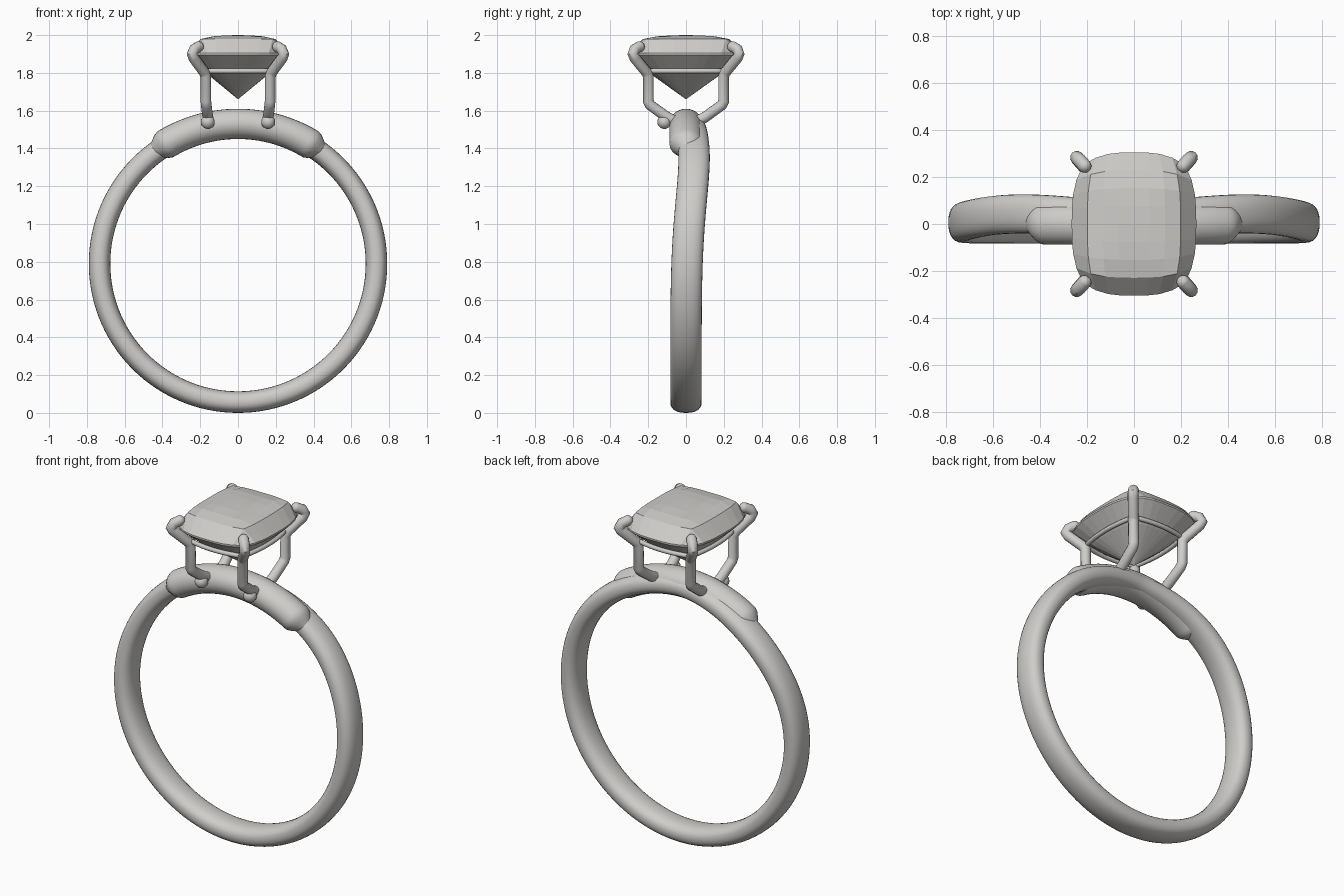
import bpy, bmesh
from math import sin, cos, pi, radians, exp, copysign

cube = bpy.data.objects.get("Cube")
if cube:
    bpy.data.objects.remove(cube, do_unlink=True)


def material(name, rgb):
    m = bpy.data.materials.new(name)
    m.use_nodes = True
    m.diffuse_color = (*rgb, 1)
    m.node_tree.nodes["Principled BSDF"].inputs["Base Color"].default_value = (*rgb, 1)
    return m


SILVER = material("silver grey", (0.62, 0.61, 0.59))


def finish(name, bm, smooth=True):
    bmesh.ops.recalc_face_normals(bm, faces=bm.faces)
    me = bpy.data.meshes.new(name)
    bm.to_mesh(me)
    bm.free()
    ob = bpy.data.objects.new(name, me)
    bpy.context.collection.objects.link(ob)
    me.materials.append(SILVER)
    for p in me.polygons:
        p.use_smooth = smooth
    return ob


def spow(v, e):
    return copysign(abs(v) ** e, v)


def sweep(name, angles, section, closed, sides=28):
    """Sweep a rounded section round the finger hole; angle 0 is the top."""
    bm = bmesh.new()
    rings = []
    for a in angles:
        radius, dy, rr, ry, e = section(a)
        ring = []
        for i in range(sides):
            t = 2 * pi * i / sides
            r = radius + rr * spow(cos(t), e)
            ring.append(bm.verts.new((r * sin(a), dy + ry * spow(sin(t), e), 0.79 + r * cos(a))))
        rings.append(ring)
    pairs = list(zip(rings, rings[1:]))
    if closed:
        pairs.append((rings[-1], rings[0]))
    else:
        bm.faces.new(rings[0])
        bm.faces.new(rings[-1])
    for p, q in pairs:
        for i in range(sides):
            j = (i + 1) % sides
            bm.faces.new((p[i], p[j], q[j], q[i]))
    return finish(name, bm)


# Band, drifting to the back near its shoulders
def band_section(a):
    dy = 0.043 * exp(-((abs(a) - radians(40)) / radians(35)) ** 2)
    return 0.733, dy, 0.057, 0.083, 0.85


sweep("band", [radians(3 * i - 180) for i in range(120)], band_section, True)


# Thicker bridge over the top with tapered ends
def bridge_section(a):
    t = min(max((abs(a) - radians(31)) / radians(8), 0), 1)
    k = 1 - 0.65 * t * t * (3 - 2 * t)
    return 0.74, 0.01 * t, 0.08 * k, 0.088 * k, 1


sweep("bridge", [radians(1.5 * i - 39) for i in range(53)], bridge_section, False)


# Wire parts
def tube(name, points, radius, cyclic=False):
    cu = bpy.data.curves.new(name, "CURVE")
    cu.dimensions = "3D"
    cu.bevel_depth = radius
    cu.bevel_resolution = 4
    cu.use_fill_caps = True
    sp = cu.splines.new("POLY")
    sp.points.add(len(points) - 1)
    for p, co in zip(sp.points, points):
        p.co = (*co, 1)
    sp.use_cyclic_u = cyclic
    cu.materials.append(SILVER)
    ob = bpy.data.objects.new(name, cu)
    bpy.context.collection.objects.link(ob)
    bpy.ops.object.select_all(action="DESELECT")
    ob.select_set(True)
    bpy.context.view_layer.objects.active = ob
    bpy.ops.object.convert(target="MESH")
    bpy.ops.object.shade_smooth_by_angle(angle=radians(50))


def ball(name, centre, radius):
    bm = bmesh.new()
    bmesh.ops.create_uvsphere(bm, u_segments=16, v_segments=10, radius=radius)
    bmesh.ops.translate(bm, verts=bm.verts, vec=centre)
    finish(name, bm)


# Four claws, mirrored on both axes
CLAW = [(0.21, 0.247, 1.938), (0.232, 0.272, 1.925), (0.243, 0.282, 1.9), (0.235, 0.272, 1.88),
        (0.18, 0.21, 1.805), (0.172, 0.2, 1.785), (0.17, 0.2, 1.65), (0.168, 0.19, 1.63),
        (0.16, 0.1, 1.565), (0.155, 0.05, 1.54)]
for sx, side in ((1, "left"), (-1, "right")):
    for sy, end in ((1, "back"), (-1, "front")):
        path = [(sx * x, sy * y, z) for x, y, z in CLAW]
        tube(f"claw_{end}_{side}", path, 0.029)
        ball(f"claw_tip_{end}_{side}", path[0], 0.029)
    ball(f"claw_foot_{side}", (sx * 0.16, -0.115, 1.54), 0.037)

# Bowed rail joining the claws
rail = []
steps = [i / 4 - 1 for i in range(8)]
for s in (1, -1):
    rail += [(s * 0.172 * t, -s * (0.2 + 0.025 * (1 - t * t)), 1.81) for t in steps]
    rail += [(s * (0.172 + 0.025 * (1 - t * t)), s * 0.2 * t, 1.81) for t in steps]
tube("rail", rail, 0.013, True)

# Cushion cut stone: domed faceted crown over a pointed pavilion
bm = bmesh.new()
bmesh.ops.create_grid(bm, x_segments=8, y_segments=8, size=1)
for v in bm.verts:
    x, y, _ = v.co
    m = max(abs(x), abs(y))
    v.co = (0.265 * x * (1 - 0.18 * abs(y) ** 3), 0.305 * y * (1 - 0.18 * abs(x) ** 3),
            2 - 0.025 * m ** 2 - 0.07 * m ** 8)
edge = [e for e in bm.edges if e.is_boundary]
for scale, z in ((1, 1.895), (0.64, 1.8), (0, 1.66)):
    new = bmesh.ops.extrude_edge_only(bm, edges=edge)["geom"]
    verts = [g for g in new if isinstance(g, bmesh.types.BMVert)]
    edge = [g for g in new if isinstance(g, bmesh.types.BMEdge) and g.is_boundary]
    for v in verts:
        v.co = (v.co.x * scale, v.co.y * scale, z)
bmesh.ops.remove_doubles(bm, verts=bm.verts, dist=0.0005)
finish("stone", bm, smooth=False)
